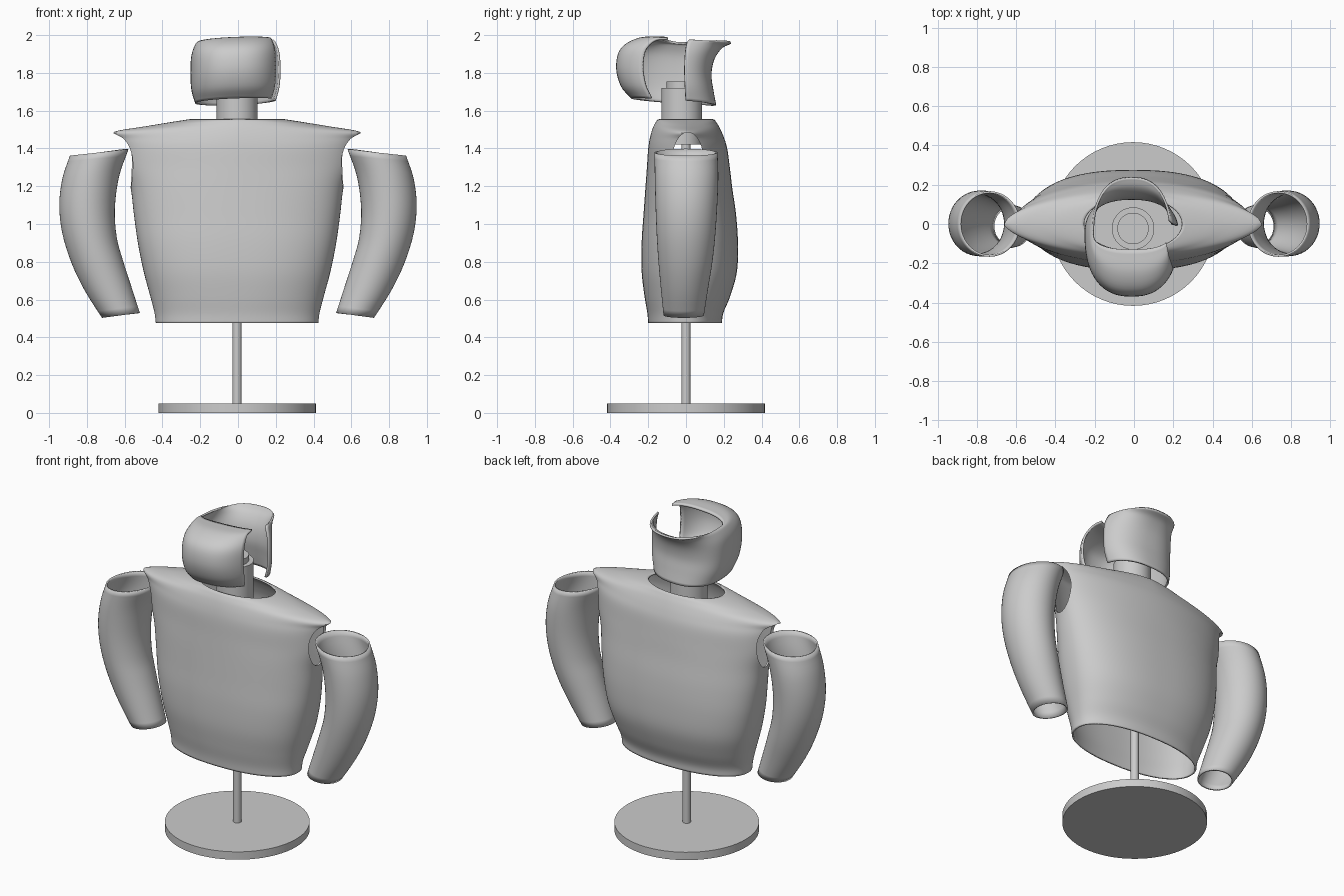
import bpy, bmesh, math
from mathutils import Vector

if "Cube" in bpy.data.objects:
    bpy.data.objects.remove(bpy.data.objects["Cube"], do_unlink=True)

grey = bpy.data.materials.new("plain grey")
grey.use_nodes = True
grey.diffuse_color = (0.6, 0.6, 0.6, 1)
grey.node_tree.nodes["Principled BSDF"].inputs["Base Color"].default_value = (0.6, 0.6, 0.6, 1)


def smooth_rows(rows, steps=5):
    """Catmull-Rom interpolation between rows of section values."""
    rows = [Vector(r) for r in rows]
    ext = [2 * rows[0] - rows[1]] + rows + [2 * rows[-1] - rows[-2]]
    out = []
    for a, b, c, d in zip(ext, ext[1:], ext[2:], ext[3:]):
        for k in range(steps):
            t = k / steps
            out.append(0.5 * (2 * b + (c - a) * t + (2 * a - 5 * b + 4 * c - d) * t ** 2
                              + (3 * b - a - 3 * c + d) * t ** 3))
    return out + [rows[-1]]


def power(v, n):
    return math.copysign(abs(v) ** (2 / n), v)


def loft(name, rings, closed=True, thickness=0.01):
    """Skin a stack of rings (bottom to top) into a thin smooth shell."""
    bm = bmesh.new()
    grid = [[bm.verts.new(p) for p in ring] for ring in rings]
    count = len(grid[0])
    for low, high in zip(grid, grid[1:]):
        for i in range(count if closed else count - 1):
            j = (i + 1) % count
            bm.faces.new((low[i], low[j], high[j], high[i]))
    mesh = bpy.data.meshes.new(name)
    bm.to_mesh(mesh)
    bm.free()
    mesh.materials.append(grey)
    obj = bpy.data.objects.new(name, mesh)
    bpy.context.collection.objects.link(obj)
    shell = obj.modifiers.new("shell", 'SOLIDIFY')
    shell.thickness = thickness
    shell.offset = -1
    return obj


def shade(obj):
    bpy.ops.object.select_all(action='DESELECT')
    obj.select_set(True)
    bpy.context.view_layer.objects.active = obj
    bpy.ops.object.shade_smooth_by_angle(angle=math.radians(40))


def cylinder(name, radius, low, high, x=-0.005, y=0.0, sides=64):
    bpy.ops.mesh.primitive_cylinder_add(vertices=sides, radius=radius, depth=high - low,
                                        location=(x, y, (low + high) / 2))
    obj = bpy.context.object
    obj.name = name
    obj.data.materials.append(grey)
    shade(obj)
    return obj


# Stand and neck
cylinder("stand_base", 0.417, 0, 0.05)
cylinder("stand_pole", 0.024, 0.04, 1.5, sides=24)
cylinder("neck", 0.108, 1.42, 1.72, y=-0.023)
cylinder("neck_plug", 0.08, 1.7, 1.755, y=-0.023)

# Torso sections: side height, middle height, half width, front, back, roundness
torso_rows = [
    (.475, .475, .43, -.2, .19, 2.2), (.53, .53, .437, -.205, .198, 2.2),
    (.62, .62, .46, -.22, .235, 2.3), (.75, .75, .495, -.235, .27, 2.4),
    (.9, .9, .525, -.235, .275, 2.4), (1.05, 1.05, .546, -.225, .265, 2.3),
    (1.19, 1.19, .563, -.215, .245, 2.2), (1.3, 1.3, .595, -.207, .232, 2),
    (1.4, 1.4, .613, -.2, .218, 1.9), (1.45, 1.46, .632, -.19, .2, 1.75),
    (1.488, 1.51, .65, -.175, .178, 1.6), (1.518, 1.54, .48, -.16, .16, 1.7),
    (1.541, 1.552, .34, -.15, .15, 1.9), (1.555, 1.555, .25, -.14, .14, 2)]
rings = []
for z_side, z_mid, a, front, back, n in smooth_rows(torso_rows):
    ring = []
    for i in range(96):
        t = math.tau * i / 96
        c, s = power(math.cos(t), n), power(math.sin(t), n)
        ring.append((a * c - 0.005, (front + back) / 2 + (back - front) / 2 * s,
                     z_mid + (z_side - z_mid) * abs(c)))
    rings.append(ring)
torso = loft("torso", rings)

# Armholes, cut by one oval bar through both sides
bpy.ops.mesh.primitive_cylinder_add(vertices=48, radius=1, depth=2, location=(0, 0.01, 1.337),
                                    rotation=(0, math.pi / 2, 0))
cutter = bpy.context.object
cutter.name = "armhole_cutter"
cutter.scale = (0.148, 0.082, 1)
cutter.hide_render = True
cutter.hide_viewport = True
cutter.display_type = 'WIRE'
cut = torso.modifiers.new("armholes", 'BOOLEAN')
cut.operation = 'DIFFERENCE'
cut.solver = 'EXACT'
cut.object = cutter
shade(torso)

# Sleeve sections: outer x and z, inner x and z, centre y, half depth
sleeve_rows = [
    (.72, .503, .52, .53, -.012, .107), (.81, .645, .565, .67, -.008, .125),
    (.88, .79, .61, .81, -.003, .143), (.93, .95, .642, .93, 0, .155),
    (.946, 1.1, .652, 1.08, .002, .163), (.93, 1.24, .63, 1.25, .003, .168),
    (.89, 1.362, .58, 1.395, 0, .167)]
for side, name in ((-1, "right_sleeve"), (1, "left_sleeve")):
    rings = []
    for xo, zo, xi, zi, yc, depth in smooth_rows(sleeve_rows, 4):
        outer, inner = Vector((side * xo, yc, zo)), Vector((side * xi, yc, zi))
        mid, half = (outer + inner) / 2, (outer - inner) / 2 * side
        rings.append([mid + half * math.cos(t) + Vector((0, depth * math.sin(t), 0))
                      for t in (math.tau * i / 48 for i in range(48))])
    shade(loft(name, rings))

# Open head wrap: front height, front y, half width, back y, back height
wrap_rows = [
    (1.665, -.29, .215, .16, 1.63), (1.73, -.345, .235, .145, 1.71),
    (1.83, -.37, .24, .135, 1.79), (1.93, -.345, .235, .15, 1.87),
    (1.985, -.25, .215, .19, 1.93), (1.99, -.13, .2, .24, 1.955)]
start, end, middle = math.radians(10), math.radians(330), -0.05
rings = []
for z_front, front, a, back, z_back in smooth_rows(wrap_rows):
    ring = []
    for i in range(65):
        t = start + (end - start) * i / 64
        c, s = power(math.cos(t), 2.4), power(math.sin(t), 2.4)
        reach = back - middle if s > 0 else middle - front
        x = a * c
        blend = (1 + math.sin(t)) / 2
        ring.append((x - 0.012, middle + reach * s,
                     z_front + (z_back - z_front) * blend + 0.04 * x))
    rings.append(ring)
shade(loft("head_wrap", rings, closed=False, thickness=0.012))
